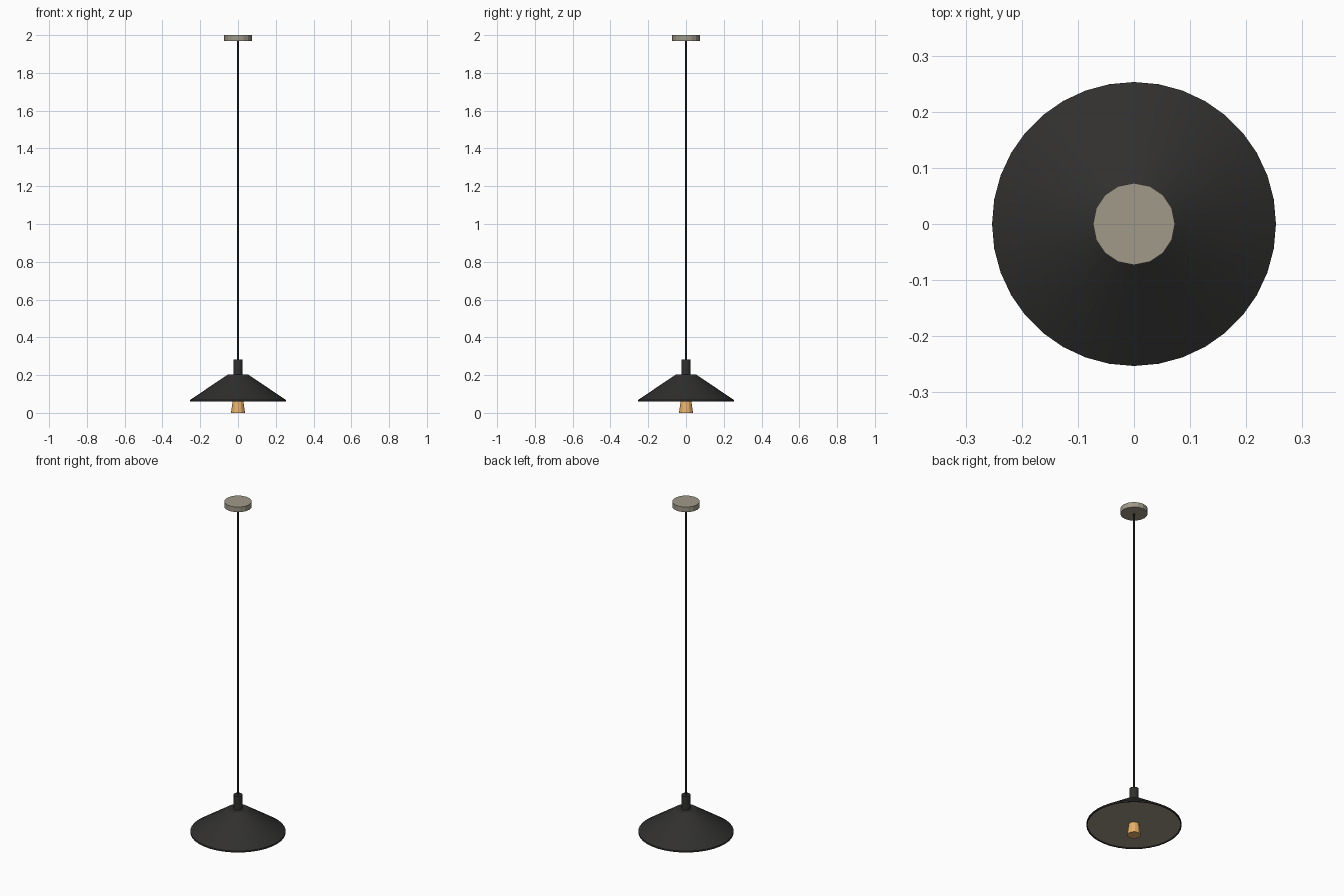
import bpy, bmesh, math

if "Cube" in bpy.data.objects:
    bpy.data.objects.remove(bpy.data.objects["Cube"])

def material(name, color):
    m = bpy.data.materials.new(name)
    m.diffuse_color = (*color, 1)
    m.use_nodes = True
    m.node_tree.nodes["Principled BSDF"].inputs["Base Color"].default_value = m.diffuse_color
    return m

black = material("black_metal", (0.03, 0.029, 0.028))
stone = material("warm_grey", (0.35, 0.32, 0.25))
amber = material("amber", (0.80, 0.43, 0.14))

def lathe(name, profile, sides, mat, smooth=True):
    """Spin (radius, z) points round the z axis; radius 0 makes a pole."""
    bm = bmesh.new()
    rings = []
    for r, z in profile:
        n = sides if r > 0 else 1
        rings.append([bm.verts.new((r * math.cos(2 * math.pi * i / sides),
                                    r * math.sin(2 * math.pi * i / sides), z))
                      for i in range(n)])
    for a, b in zip(rings, rings[1:]):
        for i in range(sides):
            j = (i + 1) % sides
            quad = [a[i % len(a)], a[j % len(a)], b[j % len(b)], b[i % len(b)]]
            bm.faces.new(list(dict.fromkeys(quad)))
    bmesh.ops.recalc_face_normals(bm, faces=bm.faces)
    mesh = bpy.data.meshes.new(name)
    bm.to_mesh(mesh)
    bm.free()
    mesh.materials.append(mat)
    ob = bpy.data.objects.new(name, mesh)
    bpy.context.collection.objects.link(ob)
    if smooth:
        bpy.ops.object.select_all(action='DESELECT')
        ob.select_set(True)
        bpy.context.view_layer.objects.active = ob
        bpy.ops.object.shade_smooth_by_angle(angle=math.radians(30))
    return ob

def cylinder(name, r, z0, z1, sides, mat, smooth=True):
    return lathe(name, [(0, z0), (r, z0), (r, z1), (0, z1)], sides, mat, smooth)

# Ceiling plate and hanging cable
cylinder("ceiling_plate", 0.073, 1.97, 2.0, 16, stone, smooth=False)
cylinder("cable", 0.005, 0.27, 1.975, 8, black)

# Collar above the shade
cylinder("collar", 0.025, 0.195, 0.282, 16, black)

# Conical shade with a thin rim, closed by a pale inner disc
lathe("shade", [(0, 0.202), (0.055, 0.202), (0.253, 0.069), (0.253, 0.06),
                (0.247, 0.06), (0.247, 0.066)], 36, black)
lathe("inner_disc", [(0, 0.065), (0.247, 0.065)], 36, stone).data.flip_normals()

# Tapered lamp below the disc
lathe("lamp", [(0, 0), (0.037, 0), (0.028, 0.066), (0, 0.066)], 12, amber, smooth=False)
